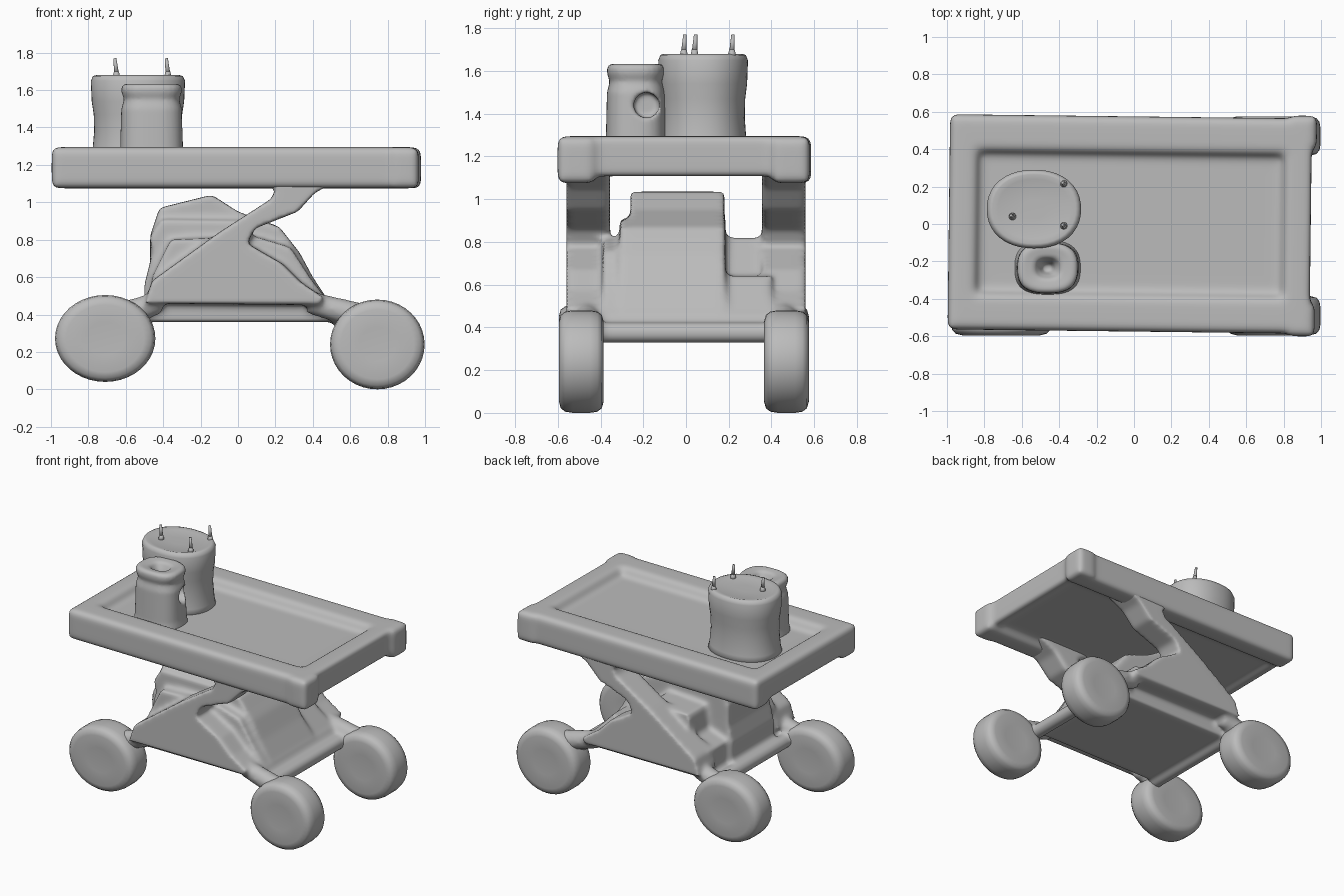
import bpy, bmesh, math
from mathutils import Matrix, Vector

if "Cube" in bpy.data.objects:
    bpy.data.objects.remove(bpy.data.objects["Cube"], do_unlink=True)

GREY = (0.5, 0.5, 0.5, 1)
clay = bpy.data.materials.new("clay grey")
clay.use_nodes = True
clay.diffuse_color = GREY
clay.node_tree.nodes["Principled BSDF"].inputs["Base Color"].default_value = GREY


def finish(bm, name):
    bmesh.ops.recalc_face_normals(bm, faces=bm.faces)
    mesh = bpy.data.meshes.new(name)
    bm.to_mesh(mesh)
    bm.free()
    mesh.materials.append(clay)
    mesh.shade_smooth()
    ob = bpy.data.objects.new(name, mesh)
    bpy.context.collection.objects.link(ob)
    return ob


def fuse(ob, voxel, rounds):
    """Melt overlapping shells into one soft skin."""
    m = ob.modifiers.new("fuse", "REMESH")
    m.mode, m.voxel_size, m.use_smooth_shade = "VOXEL", voxel, True
    s = ob.modifiers.new("soften", "SMOOTH")
    s.factor, s.iterations = 0.5, rounds


def add_prism(bm, profile, y0, y1):
    """Extrude an x-z outline from y0 to y1."""
    face = bm.faces.new([bm.verts.new((x, y0, z)) for x, z in profile])
    ext = bmesh.ops.extrude_face_region(bm, geom=[face])
    moved = [v for v in ext["geom"] if isinstance(v, bmesh.types.BMVert)]
    bmesh.ops.translate(bm, verts=moved, vec=(0, y1 - y0, 0))


def add_box(bm, x, y, z):
    add_prism(bm, [(x[0], z[0]), (x[1], z[0]), (x[1], z[1]), (x[0], z[1])], *y)


def add_rod(bm, a, b, r1, r2):
    a, b = Vector(a), Vector(b)
    turn = (b - a).to_track_quat("Z", "Y").to_matrix().to_4x4()
    bmesh.ops.create_cone(bm, cap_ends=True, segments=16, radius1=r1, radius2=r2,
                          depth=(b - a).length,
                          matrix=Matrix.Translation((a + b) / 2) @ turn)


def add_lathe(bm, profile, matrix, sides=40, power=2):
    """Rings of (radius, height); power above 2 squares the plan."""
    rings = []
    for r, h in profile:
        ring = []
        for i in range(sides):
            a = math.tau * i / sides
            c, s = math.cos(a), math.sin(a)
            k = r / (abs(c) ** power + abs(s) ** power) ** (1 / power)
            ring.append(bm.verts.new(matrix @ Vector((c * k, s * k, h))))
        rings.append(ring)
    for lo, hi in zip(rings, rings[1:]):
        for i in range(sides):
            j = (i + 1) % sides
            bm.faces.new((lo[i], lo[j], hi[j], hi[i]))
    bm.faces.new(rings[0])
    bm.faces.new(rings[-1])


def sink(bm, face, x, y, z, slope):
    """Inset a flat face to a rectangle, then drop a sloping pan to height z."""
    for grow, level in ((slope, face.calc_center_median().z), (0, z)):
        bmesh.ops.inset_region(bm, faces=[face], thickness=0.01)
        mid = face.calc_center_median()
        for v in face.verts:
            v.co = (x[1] + grow if v.co.x > mid.x else x[0] - grow,
                    y + grow if v.co.y > mid.y else -y - grow, level)


# Tray with a sunken top, deeper side rails and knobbed corners at one end
bm = bmesh.new()
add_box(bm, (-0.99, 0.945), (-0.575, 0.575), (1.105, 1.295))
bmesh.ops.recalc_face_normals(bm, faces=bm.faces)
top = max(bm.faces, key=lambda f: f.calc_center_median().z)
under = min(bm.faces, key=lambda f: f.calc_center_median().z)
sink(bm, top, (-0.82, 0.78), 0.36, 1.235, 0.035)
sink(bm, under, (-0.9, 0.86), 0.38, 1.125, 0.03)
for side in (1, -1):
    add_box(bm, (-0.985, 0.94), sorted((side * 0.42, side * 0.575)), (1.075, 1.25))
    add_box(bm, (0.84, 0.972), sorted((side * 0.42, side * 0.59)), (1.075, 1.285))
tray = finish(bm, "tray")
tray.rotation_euler.z = -0.012
fuse(tray, 0.016, 14)

# Chassis: side frames with Z struts, deck, housing and axles melted together
bm = bmesh.new()
strut = [(0.08, 1.14), (0.2, 1.07), (0.18, 1.02), (-0.1, 0.84), (-0.46, 0.58),
         (-0.5, 0.46), (0.44, 0.45), (0.46, 0.49), (0.34, 0.57), (0.24, 0.67),
         (0.05, 0.78), (0.09, 0.86), (0.32, 0.95), (0.41, 1.05), (0.58, 1.14)]
crown = [(-0.47, 0.7), (-0.47, 0.82), (-0.42, 0.97), (-0.14, 1.04), (0.0, 0.95),
         (0.22, 0.87), (0.33, 0.72)]
housing = [(-0.5, 0.4), (-0.5, 0.56), (-0.46, 0.72), (-0.47, 0.82), (-0.41, 0.91),
           (0.12, 0.9), (0.22, 0.87), (0.33, 0.73), (0.4, 0.6), (0.5, 0.45), (0.5, 0.4)]
flank = [(-0.47, 0.4), (-0.46, 0.6), (-0.36, 0.8), (0.08, 0.82), (0.28, 0.76),
         (0.39, 0.59), (0.5, 0.45), (0.5, 0.4)]
ledge = [(-0.47, 0.4), (-0.47, 0.58), (-0.3, 0.64), (0.32, 0.64), (0.5, 0.45), (0.5, 0.4)]
saddle = [(-0.34, 0.5), (-0.3, 0.8), (0.0, 0.82), (0.18, 0.65), (0.25, 0.5)]
for side in (1, -1):
    add_prism(bm, strut, *sorted((side * 0.355, side * 0.56)))
    for x, wx in ((0.38, 0.66), (-0.42, -0.64)):
        add_rod(bm, (x, side * 0.46, 0.465), (wx, side * 0.47, 0.39), 0.06, 0.07)
add_prism(bm, crown, -0.26, 0.18)
add_prism(bm, housing, -0.31, 0.185)
add_prism(bm, flank, -0.39, -0.28)
add_prism(bm, ledge, 0.15, 0.4)
add_prism(bm, saddle, 0.15, 0.4)
add_box(bm, (-0.47, 0.5), (-0.4, 0.4), (0.36, 0.46))
for x in (0.55, -0.53):
    add_rod(bm, (x, -0.45, 0.375), (x, 0.45, 0.375), 0.05, 0.05)
fuse(finish(bm, "chassis"), 0.016, 7)

# Four puffy wheels
tyre = [(0.1, -0.098), (0.2, -0.105), (0.235, -0.096), (0.252, -0.075), (0.258, -0.04),
        (0.258, 0.04), (0.252, 0.075), (0.235, 0.096), (0.2, 0.105), (0.1, 0.098)]
for end, x, z, wide, tall in (("front", 0.745, 0.24, 0.98, 0.93),
                              ("rear", -0.71, 0.272, 1.04, 0.9)):
    for side, name in ((1, "left"), (-1, "right")):
        bm = bmesh.new()
        y = 0.47 if side > 0 else -0.49
        place = (Matrix.Translation((x, y, z)) @ Matrix.Diagonal((wide, 1, tall, 1))
                 @ Matrix.Rotation(math.pi / 2, 4, "X"))
        add_lathe(bm, tyre, place)
        finish(bm, f"{end}_{name}_wheel")

# Large canister with a slight waist, a dished lid and three prongs
bm = bmesh.new()
place = Matrix.Translation((-0.535, 0.08, 0)) @ Matrix.Diagonal((1.2, 1, 1, 1))
add_lathe(bm, [(0.215, 1.21), (0.203, 1.27), (0.195, 1.38), (0.197, 1.47), (0.206, 1.54),
               (0.21, 1.65), (0.2, 1.675), (0.185, 1.68), (0.16, 1.672), (0.05, 1.67)],
          place, power=2.2)
finish(bm, "large_canister")
for i, (x, y) in enumerate(((-0.65, 0.04), (-0.375, 0.215), (-0.375, -0.01))):
    bm = bmesh.new()
    add_rod(bm, (x, y, 1.66), (x, y, 1.7), 0.022, 0.013)
    add_rod(bm, (x, y, 1.69), (x - 0.008, y + 0.005, 1.77), 0.013, 0.008)
    finish(bm, f"prong_{i + 1}")

# Small squarish jar with a pinched neck and a hollow mouth
bm = bmesh.new()
place = Matrix.Translation((-0.462, -0.235, 0)) @ Matrix.Diagonal((1.2, 1, 1, 1))
add_lathe(bm, [(0.15, 1.21), (0.14, 1.28), (0.135, 1.5), (0.122, 1.55), (0.135, 1.59),
               (0.134, 1.62), (0.115, 1.635), (0.06, 1.625), (0.035, 1.58), (0.02, 1.53)],
          place, power=2.7)
jar = finish(bm, "small_jar")

# Finger dimple scooped from one side of the jar
bm = bmesh.new()
add_rod(bm, (-0.4, -0.185, 1.44), (-0.1, -0.185, 1.44), 0.06, 0.06)
cutter = finish(bm, "finger_dimple_cutter")
cutter.hide_render = True
cutter.hide_viewport = True
cut = jar.modifiers.new("finger dimple", "BOOLEAN")
cut.operation, cut.object = "DIFFERENCE", cutter
fuse(jar, 0.011, 5)
